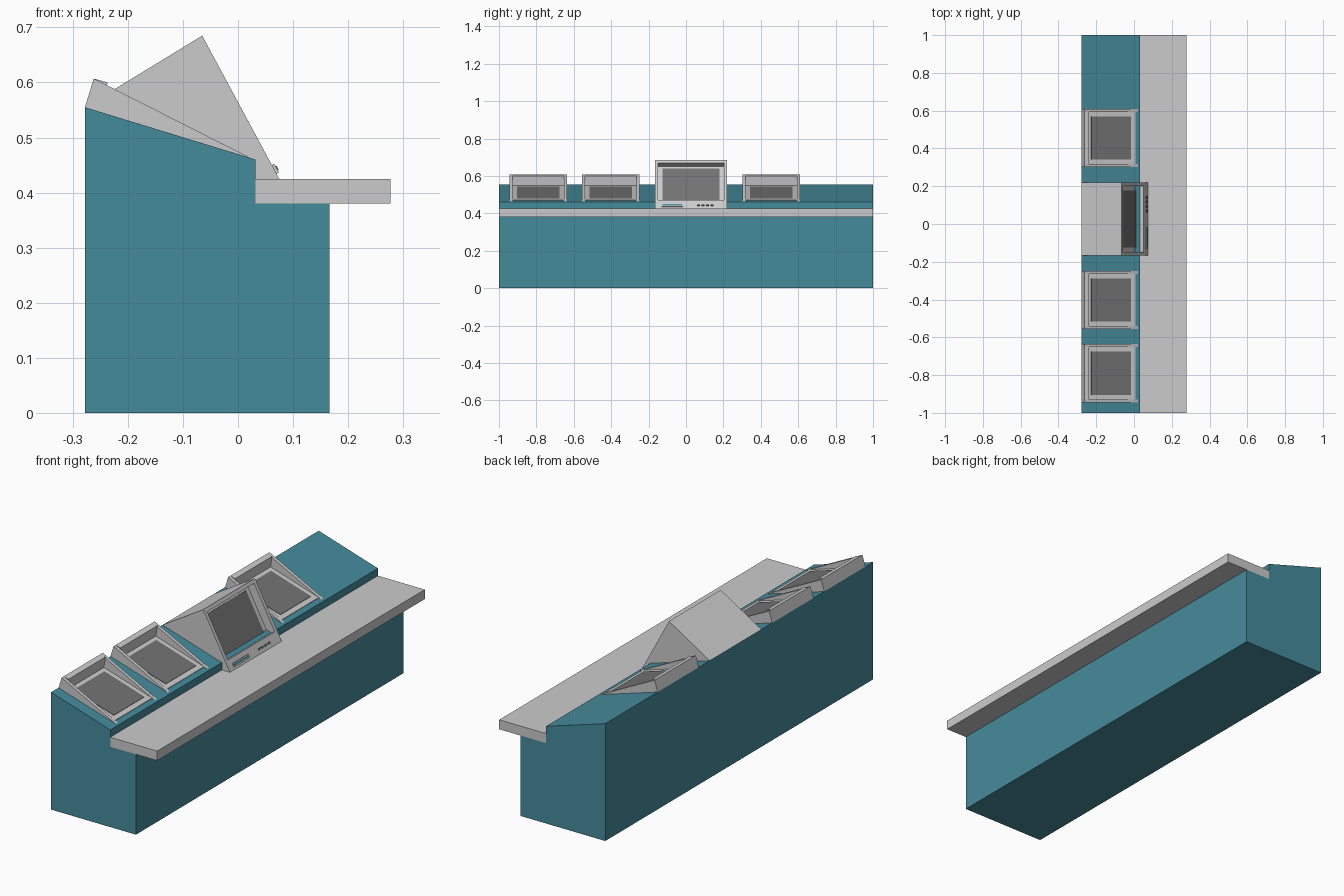
import bpy, bmesh
from mathutils import Vector

if "Cube" in bpy.data.objects:
    bpy.data.objects.remove(bpy.data.objects["Cube"])


def material(name, rgb):
    m = bpy.data.materials.new(name)
    m.diffuse_color = (*rgb, 1)
    m.use_nodes = True
    m.node_tree.nodes["Principled BSDF"].inputs["Base Color"].default_value = m.diffuse_color
    return m


TEAL = material("teal_panel", (0.06, 0.26, 0.33))
DARK = material("dark_glass", (0.17, 0.17, 0.17))


def prism(name, profile, y0, y1, mat=None):
    """Extrude an (x, z) outline along y."""
    bm = bmesh.new()
    face = bm.faces.new([bm.verts.new((x, y0, z)) for x, z in profile])
    ext = bmesh.ops.extrude_face_region(bm, geom=[face])
    bmesh.ops.translate(bm, vec=(0, y1 - y0, 0),
                        verts=[v for v in ext["geom"] if isinstance(v, bmesh.types.BMVert)])
    bmesh.ops.recalc_face_normals(bm, faces=bm.faces)
    me = bpy.data.meshes.new(name)
    bm.to_mesh(me)
    bm.free()
    ob = bpy.data.objects.new(name, me)
    bpy.context.collection.objects.link(ob)
    if mat:
        me.materials.append(mat)
    return ob


def frame(a, b):
    """Coordinates along the line a-b (s) and out from it (n)."""
    a, b = Vector(a), Vector(b)
    u = (b - a).normalized()
    n = Vector((-u.y, u.x))
    return lambda s, h: tuple(a + u * s + n * h)


def slab(name, at, s0, s1, h0, h1, y0, y1, mat=None):
    return prism(name, [at(s0, h0), at(s1, h0), at(s1, h1), at(s0, h1)], y0, y1, mat)


# Cabinet and shelf
BACK, LIP = (-0.278, 0.555), (0.032, 0.46)
prism("cabinet", [(-0.278, 0), (0.166, 0), (0.166, 0.38), (0.032, 0.38), LIP, BACK], -1, 1, TEAL)
prism("shelf", [(0.032, 0.38), (0.277, 0.38), (0.277, 0.425), (0.032, 0.425)], -1, 1)

# Low display consoles: tapered side walls, back wall, plate and screen
slope = frame(BACK, LIP)
RIDGE = (-0.262, 0.607)
for i, yc in enumerate((-0.79, -0.402, 0.455), 1):
    y0, y1 = yc - 0.154, yc + 0.154
    for side, ya in (("near", y0), ("far", y1 - 0.016)):
        prism(f"console_{i}_{side}_wall", [BACK, (0.02, 0.4637), (0.015, 0.467), RIDGE], ya, ya + 0.016)
    prism(f"console_{i}_back_wall", [BACK, slope(0.034, 0), (-0.237, 0.6), RIDGE], y0 + 0.016, y1 - 0.016)
    slab(f"console_{i}_plate", slope, 0.03, 0.297, 0, 0.003, y0 + 0.016, y1 - 0.016)
    slab(f"console_{i}_screen", slope, 0.053, 0.272, 0.001, 0.005, y0 + 0.04, y1 - 0.04, DARK)

# Main terminal with a recessed screen
TOP, FOOT = (-0.065, 0.685), (0.075, 0.425)
main = prism("terminal_housing", [BACK, TOP, FOOT, (0.032, 0.425), LIP], -0.167, 0.22)
front = frame(TOP, FOOT)
cutter = slab("screen_cutter", front, 0.017, 0.244, -0.04, 0.03, -0.149, 0.202)
cutter.hide_render = True
cut = main.modifiers.new("screen_recess", "BOOLEAN")
cut.operation = "DIFFERENCE"
cut.solver = "EXACT"
cut.object = cutter
bpy.context.view_layer.objects.active = main
bpy.ops.object.modifier_apply(modifier="screen_recess")
bpy.data.objects.remove(cutter)
slab("terminal_screen", front, 0.033, 0.228, -0.041, -0.037, -0.125, 0.178, DARK)

# Drive slot and row of buttons below the screen
slab("drive_bezel", front, 0.267, 0.285, -0.002, 0.005, -0.132, -0.015)
slab("drive_slot", front, 0.272, 0.28, 0.0, 0.007, -0.125, -0.022, TEAL)
for i in range(4):
    y = 0.06 + i * 0.024
    slab(f"button_{i + 1}", front, 0.27, 0.278, -0.002, 0.004, y, y + 0.016, DARK)
